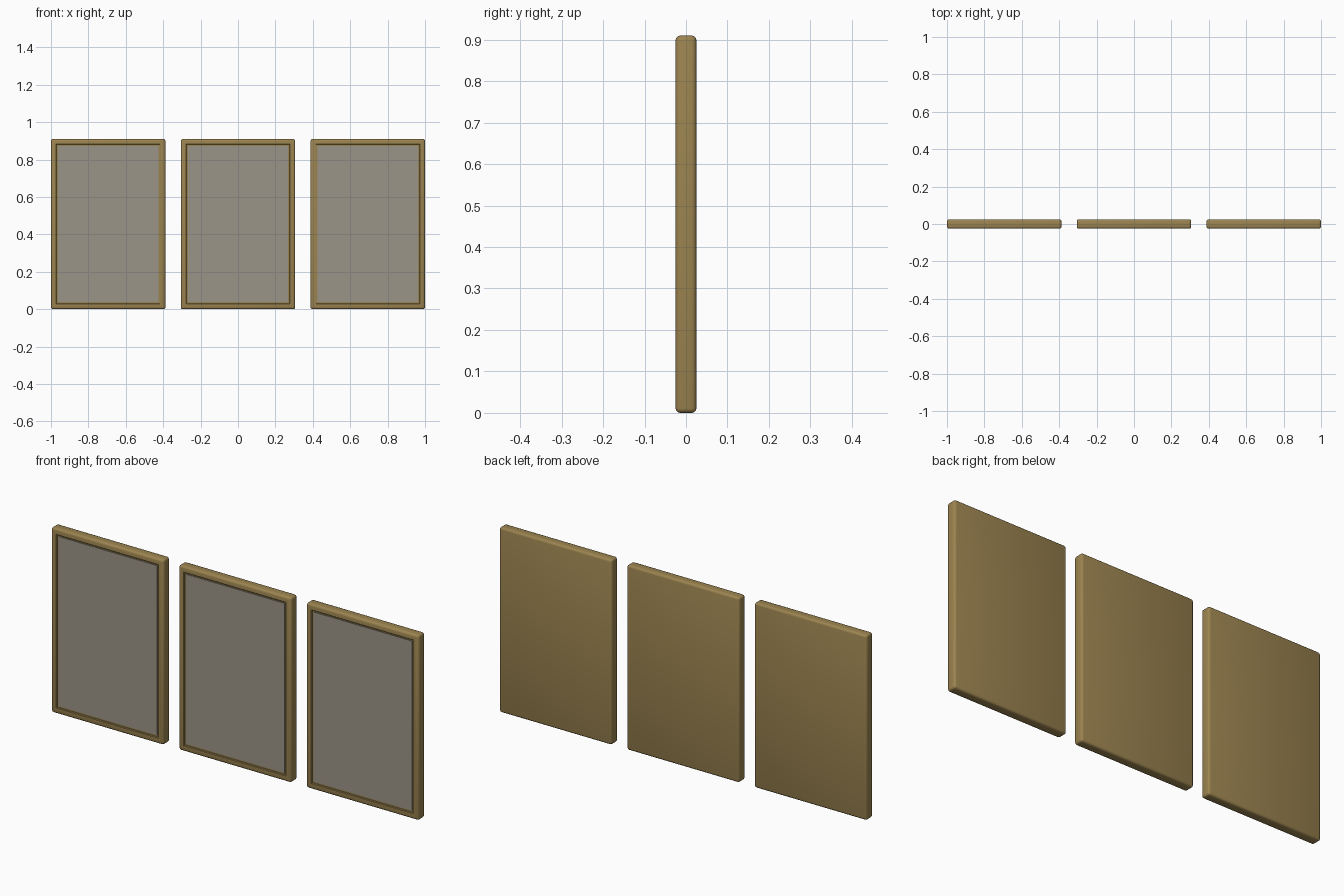
import bpy, bmesh
from mathutils import Matrix, Vector

if "Cube" in bpy.data.objects:
    bpy.data.objects.remove(bpy.data.objects["Cube"])

W, D, H = 0.612, 0.05, 0.91      # outer size of one frame
BORDER, ROUND, RECESS = 0.038, 0.011, 0.006


def material(name, color):
    m = bpy.data.materials.new(name)
    m.diffuse_color = color
    m.use_nodes = True
    m.node_tree.nodes["Principled BSDF"].inputs["Base Color"].default_value = m.diffuse_color
    return m


gold = material("gold_wood", (0.33, 0.23, 0.08, 1))
grey = material("warm_grey_panel", (0.33, 0.30, 0.25, 1))


def box(size):
    bm = bmesh.new()
    bmesh.ops.create_cube(bm, size=1, matrix=Matrix.Diagonal((*size, 1)))
    return bm


def finish(bm, name, loc, mat, smooth=True):
    bmesh.ops.recalc_face_normals(bm, faces=bm.faces)
    me = bpy.data.meshes.new(name)
    bm.to_mesh(me)
    bm.free()
    me.materials.append(mat)
    ob = bpy.data.objects.new(name, me)
    ob.location = loc
    bpy.context.collection.objects.link(ob)
    if smooth:
        bpy.ops.object.select_all(action='DESELECT')
        ob.select_set(True)
        bpy.context.view_layer.objects.active = ob
        bpy.ops.object.shade_smooth_by_angle()
    return ob


def picture(name, x):
    # Frame: rounded slab with a closed back and a shallow front recess
    bm = box((W, D, H))
    bmesh.ops.bevel(bm, geom=bm.edges[:], offset=ROUND, segments=3,
                    profile=0.5, affect='EDGES')
    bm.normal_update()
    front = max((f for f in bm.faces if f.normal.y < -0.99), key=lambda f: f.calc_area())
    bmesh.ops.inset_region(bm, faces=[front], thickness=BORDER - ROUND - 0.003)
    # Softened inner lip, then the recess wall
    bmesh.ops.inset_region(bm, faces=[front], thickness=0.003, depth=-0.002)
    ext = bmesh.ops.extrude_face_region(bm, geom=[front])
    verts = [v for v in ext["geom"] if isinstance(v, bmesh.types.BMVert)]
    bmesh.ops.translate(bm, verts=verts, vec=Vector((0, RECESS, 0)))
    if front.is_valid:
        bmesh.ops.delete(bm, geom=[front], context='FACES_ONLY')
    finish(bm, name + "_frame", (x, 0, H / 2), gold)

    # Grey display panel set in the recess
    t = 0.003
    panel = box((W - 2 * BORDER, t, H - 2 * BORDER))
    finish(panel, name + "_panel", (x, -D / 2 + 0.005 + t / 2, H / 2), grey, False)


for name, x in (("left", -0.694), ("middle", 0), ("right", 0.694)):
    picture(name, x)
